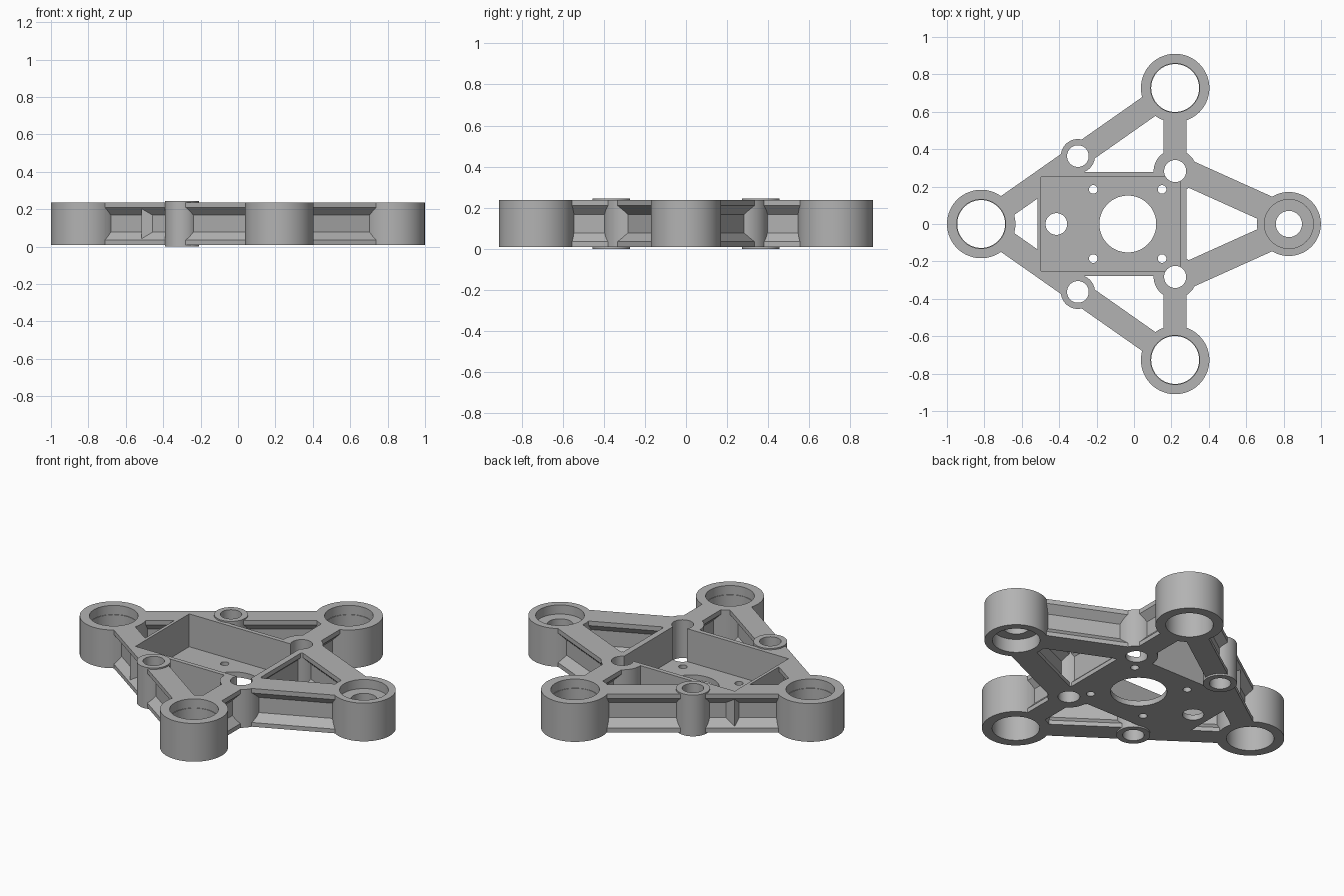
import bpy, bmesh, math
from mathutils import Vector

if "Cube" in bpy.data.objects:
    bpy.data.objects.remove(bpy.data.objects["Cube"])

BOT, TOP = 0.01, 0.237          # main frame heights

grey = bpy.data.materials.new("plain_grey")
grey.use_nodes = True
grey.diffuse_color = (0.45, 0.45, 0.45, 1)
grey.node_tree.nodes["Principled BSDF"].inputs["Base Color"].default_value = (0.45, 0.45, 0.45, 1)


def make(name, bm):
    bmesh.ops.recalc_face_normals(bm, faces=bm.faces)
    mesh = bpy.data.meshes.new(name)
    bm.to_mesh(mesh)
    bm.free()
    mesh.materials.append(grey)
    obj = bpy.data.objects.new(name, mesh)
    bpy.context.collection.objects.link(obj)
    return obj


def prism(name, outline, sweep):
    """Closed outline of points pushed along a sweep vector."""
    bm = bmesh.new()
    face = bm.faces.new([bm.verts.new(p) for p in outline])
    out = bmesh.ops.extrude_face_region(bm, geom=[face])["geom"]
    bmesh.ops.translate(bm, vec=sweep, verts=[g for g in out if isinstance(g, bmesh.types.BMVert)])
    return make(name, bm)


def cylinder(name, x, y, r, z0=BOT, z1=TOP, n=72):
    ring = [(x + r * math.cos(math.tau * i / n), y + r * math.sin(math.tau * i / n), z0) for i in range(n)]
    return prism(name, ring, (0, 0, z1 - z0))


def box(name, x0, x1, y0, y1, z0, z1):
    return prism(name, [(x0, y0, z0), (x1, y0, z0), (x1, y1, z0), (x0, y1, z0)], (0, 0, z1 - z0))


def beam(name, a, b, half):
    """Beam with a chamfered groove along both sides."""
    a, b = Vector((*a, 0)), Vector((*b, 0))
    side = (b - a).normalized().cross(Vector((0, 0, 1)))
    web = half - 0.041
    right = [(half, BOT), (half, 0.035), (web, 0.078), (web, 0.168), (half, 0.21), (half, TOP)]
    profile = right + [(-w, z) for w, z in reversed(right)]
    return prism(name, [a + side * w + Vector((0, 0, z)) for w, z in profile], b - a)


# Key positions
LEFT, RIGHT = (-0.817, 0), (0.828, 0)
SIDE_X, SIDE_Y = 0.22, 0.727
SEAT, BORE = 0.131, 0.128       # bearing seat and bore radius

# Solid parts: central tray, hub rings, bosses and beams
frame = box("mounting_frame", -0.515, 0.268, -0.278, 0.278, BOT, TOP)
solids = [cylinder("left_hub", *LEFT, 0.183),
          cylinder("right_hub", *RIGHT, 0.171),
          beam("cross_beam", (SIDE_X, -SIDE_Y), (SIDE_X, SIDE_Y), 0.0615)]
for s in (1, -1):
    solids += [cylinder("side_hub", SIDE_X, s * SIDE_Y, 0.183),
               beam("long_beam", LEFT, (SIDE_X, s * SIDE_Y), 0.0615),
               beam("short_beam", (SIDE_X, s * 0.303), (RIGHT[0], s * 0.029), 0.07),
               cylinder("inner_boss", SIDE_X, s * 0.283, 0.115),
               cylinder("outer_boss", -0.3, s * 0.363, 0.091, 0, 0.245)]

# Cutters: tray pocket, floor holes, hub bores and boss holes
cutters = [box("pocket", -0.497, 0.246, -0.252, 0.252, 0.042, 0.4),
           cylinder("motor_hole", -0.033, 0, 0.152, -0.1, 0.4),
           cylinder("cable_hole", -0.415, 0, 0.058, -0.1, 0.4),
           cylinder("right_bore", *RIGHT, 0.07, -0.1, 0.4),
           cylinder("right_seat", *RIGHT, SEAT, 0.183, 0.4),
           cylinder("right_recess", *RIGHT, BORE, -0.1, 0.09)]
for x, y in (LEFT, (SIDE_X, SIDE_Y), (SIDE_X, -SIDE_Y)):
    cutters += [cylinder("hub_bore", x, y, BORE, -0.1, 0.4),
                cylinder("hub_seat", x, y, SEAT, 0.183, 0.4)]
for s in (1, -1):
    cutters += [cylinder("inner_boss_hole", SIDE_X, s * 0.283, 0.059, -0.1, 0.4),
                cylinder("outer_boss_hole", -0.3, s * 0.363, 0.058, -0.1, 0.4)]
    cutters += [cylinder("screw_hole", x, s * 0.185, 0.023, -0.1, 0.4, 32) for x in (-0.218, 0.15)]

# Merge the solids, then cut
bpy.ops.object.select_all(action="DESELECT")
bpy.context.view_layer.objects.active = frame
frame.select_set(True)
for operation, parts in (("UNION", solids), ("DIFFERENCE", cutters)):
    for part in parts:
        mod = frame.modifiers.new("merge", "BOOLEAN")
        mod.operation, mod.solver, mod.object = operation, "EXACT", part
        bpy.ops.object.modifier_apply(modifier=mod.name)
        bpy.data.objects.remove(part)

bpy.ops.object.shade_smooth_by_angle(angle=math.radians(25))
